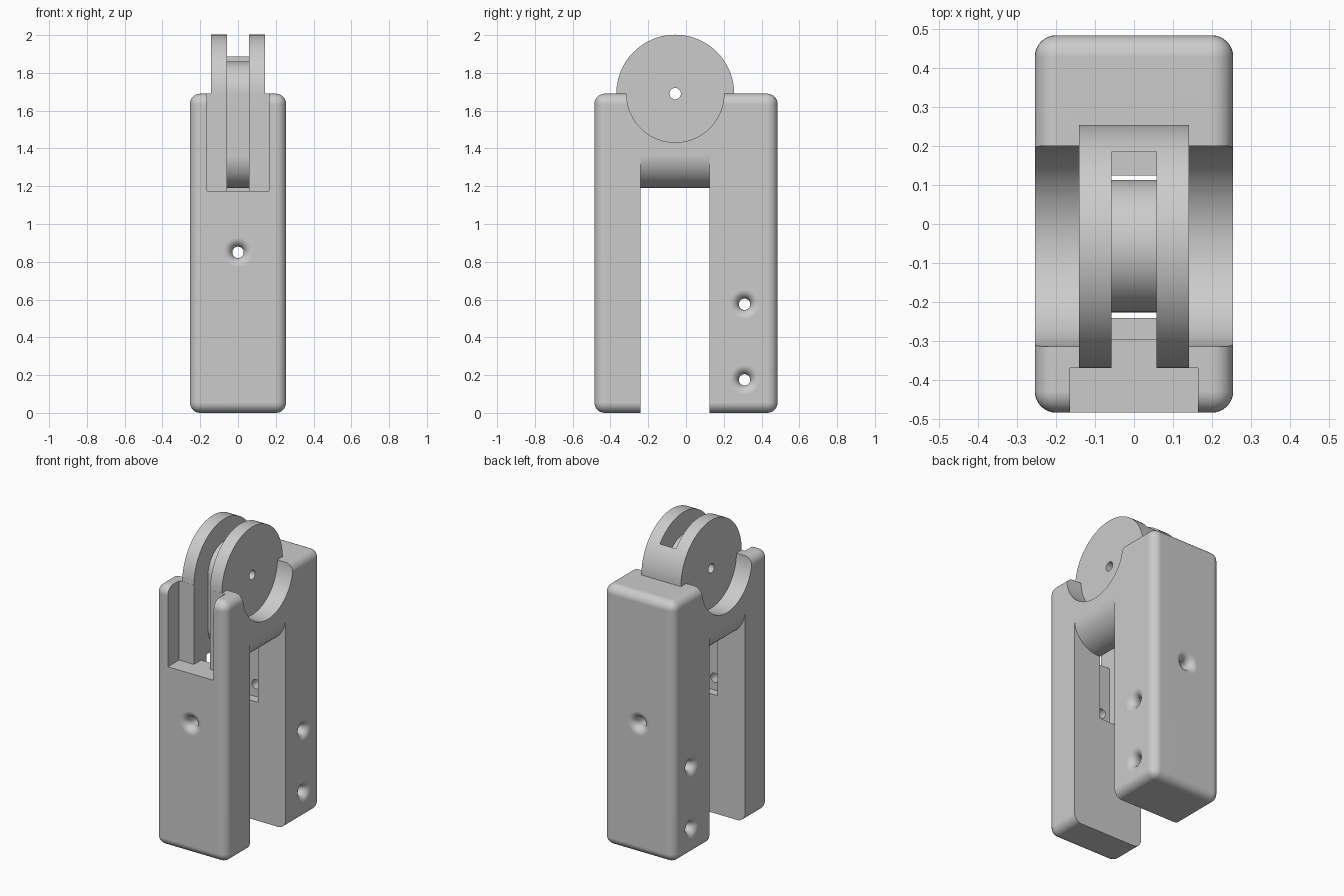
import bpy, bmesh, math
from mathutils import Matrix

if "Cube" in bpy.data.objects:
    bpy.data.objects.remove(bpy.data.objects["Cube"], do_unlink=True)

grey = bpy.data.materials.new("light grey plastic")
grey.use_nodes = True
GREY = (0.6, 0.6, 0.6, 1)
grey.diffuse_color = GREY
grey.node_tree.nodes["Principled BSDF"].inputs["Base Color"].default_value = GREY

# Main sizes
HX, HY, TOP = 0.255, 0.485, 1.69        # half width, half depth, height
PIN_Y = -0.057                          # pulley axis position
SLOT_Y = (-0.241, 0.125)                # gap between the legs
SLOT_TOP = 1.19
GROOVE = 0.058                          # half width of the rope groove


def make(name, bm):
    bmesh.ops.recalc_face_normals(bm, faces=bm.faces)
    me = bpy.data.meshes.new(name)
    bm.to_mesh(me)
    bm.free()
    me.materials.append(grey)
    ob = bpy.data.objects.new(name, me)
    bpy.context.collection.objects.link(ob)
    return ob


def box(name, x, y, z, bevel=0):
    bm = bmesh.new()
    bmesh.ops.create_cube(bm, size=1)
    for v in bm.verts:
        v.co = [lo + (c + 0.5) * (hi - lo) for c, (lo, hi) in zip(v.co, (x, y, z))]
    if bevel:
        bmesh.ops.bevel(bm, geom=bm.edges[:], offset=bevel, segments=8,
                        profile=0.5, affect='EDGES')
    return make(name, bm)


def lathe(name, profile, axis, centre, segs=96):
    """Revolve (radius, position) pairs about an axis through centre."""
    bm = bmesh.new()
    angles = [2 * math.pi * i / segs for i in range(segs)]
    rings = [[bm.verts.new((r * math.cos(a), r * math.sin(a), p)) for a in angles]
             for r, p in profile]
    for a, b in zip(rings, rings[1:]):
        for i in range(segs):
            j = (i + 1) % segs
            bm.faces.new((a[i], a[j], b[j], b[i]))
    bm.faces.new(rings[0])
    bm.faces.new(rings[-1])
    turn = Matrix.Rotation(math.pi / 2, 4, 'Y' if axis == 'x' else 'X')
    bm.transform(Matrix.Translation(centre) @ turn)
    return make(name, bm)


def prism(name, outline, lo, hi, axis):
    """Extrude a 2D outline along x or y."""
    bm = bmesh.new()
    place = (lambda u, v: (lo, u, v)) if axis == 'x' else (lambda u, v: (u, lo, v))
    face = bm.faces.new([bm.verts.new(place(u, v)) for u, v in outline])
    new = bmesh.ops.extrude_face_region(bm, geom=[face])["geom"]
    d = hi - lo
    bmesh.ops.translate(bm, vec=(d, 0, 0) if axis == 'x' else (0, d, 0),
                        verts=[g for g in new if isinstance(g, bmesh.types.BMVert)])
    return make(name, bm)


def arc(cu, cv, r, start, end, n=16):
    return [(cu + r * math.cos(math.radians(start + (end - start) * i / n)),
             cv + r * math.sin(math.radians(start + (end - start) * i / n)))
            for i in range(n + 1)]


def combine(target, tool, operation='DIFFERENCE'):
    mod = target.modifiers.new("shape", 'BOOLEAN')
    mod.operation, mod.solver, mod.object = operation, 'EXACT', tool
    bpy.context.view_layer.objects.active = target
    bpy.ops.object.modifier_apply(modifier=mod.name)
    bpy.data.objects.remove(tool, do_unlink=True)


def flared_hole(axis, centre, half, r=0.03, flare=0.048, n=8):
    """Bore with a rounded mouth at both ends."""
    mouth = [(r + flare * (1 - math.sin(a)), half - flare + flare * math.cos(a))
             for a in (math.pi / 2 * i / n for i in range(n, -1, -1))]
    mouth.append((r + flare, half + 0.02))
    profile = [(q, -p) for q, p in reversed(mouth)] + mouth
    return lathe("hole_cutter", profile, axis, centre, 32)


# Rounded block
body = box("pulley_body", (-HX, HX), (-HY, HY), (0, TOP), bevel=0.055)

# Gap between the legs, under a bridge with rounded lower edges
R = 0.18
bridge = arc(HX - R, SLOT_TOP + R, R, 0, -90) + arc(R - HX, SLOT_TOP + R, R, -90, -180)
outline = [(0.3, -0.1), (0.3, SLOT_TOP + R)] + bridge + [(-0.3, SLOT_TOP + R), (-0.3, -0.1)]
combine(body, prism("leg_gap_cutter", outline, *SLOT_Y, 'y'))

# Round scoops beside the pulley
for s in (-1, 1):
    combine(body, lathe("scoop_cutter", [(0.258, -0.1), (0.258, 0.1)], 'x',
                        (s * 0.24, PIN_Y, TOP)))

# Pulley cheeks, split later by the rope groove
combine(body, lathe("cheeks", [(0.312, -0.142), (0.312, 0.142)], 'x',
                    (0, PIN_Y, TOP)), 'UNION')

# Front recess and rope groove
combine(body, box("front_recess_cutter", (-0.165, 0.165), (-0.6, -0.3695), (1.175, 2.2)))
combine(body, box("groove_front_cutter", (-GROOVE, GROOVE), (-0.6, -0.2), (1.175, 2.2)))
combine(body, box("groove_cutter", (-GROOVE, GROOVE), (-0.295, 0.185), (0.77, 2.2)))

# Long hub the rope runs around
HR = 0.17
hub = arc(PIN_Y, TOP, HR, 0, 180, 32) + arc(PIN_Y, SLOT_TOP + HR, HR, 180, 360, 32)
combine(body, prism("hub", hub, -GROOVE - 0.01, GROOVE + 0.01, 'x'), 'UNION')

# Pin hole and flared fixing holes
combine(body, lathe("pin_cutter", [(0.03, -0.3), (0.03, 0.3)], 'x', (0, PIN_Y, TOP), 32))
combine(body, flared_hole('y', (0, 0, 0.85), HY))
for z in (0.175, 0.575):
    combine(body, flared_hole('x', (0, 0.31, z), HX))

# Smooth curves, crisp edges
bpy.ops.object.select_all(action='DESELECT')
body.select_set(True)
bpy.context.view_layer.objects.active = body
bpy.ops.object.shade_smooth_by_angle(angle=math.radians(30))
weighted = body.modifiers.new("clean shading", 'WEIGHTED_NORMAL')
weighted.keep_sharp = True
